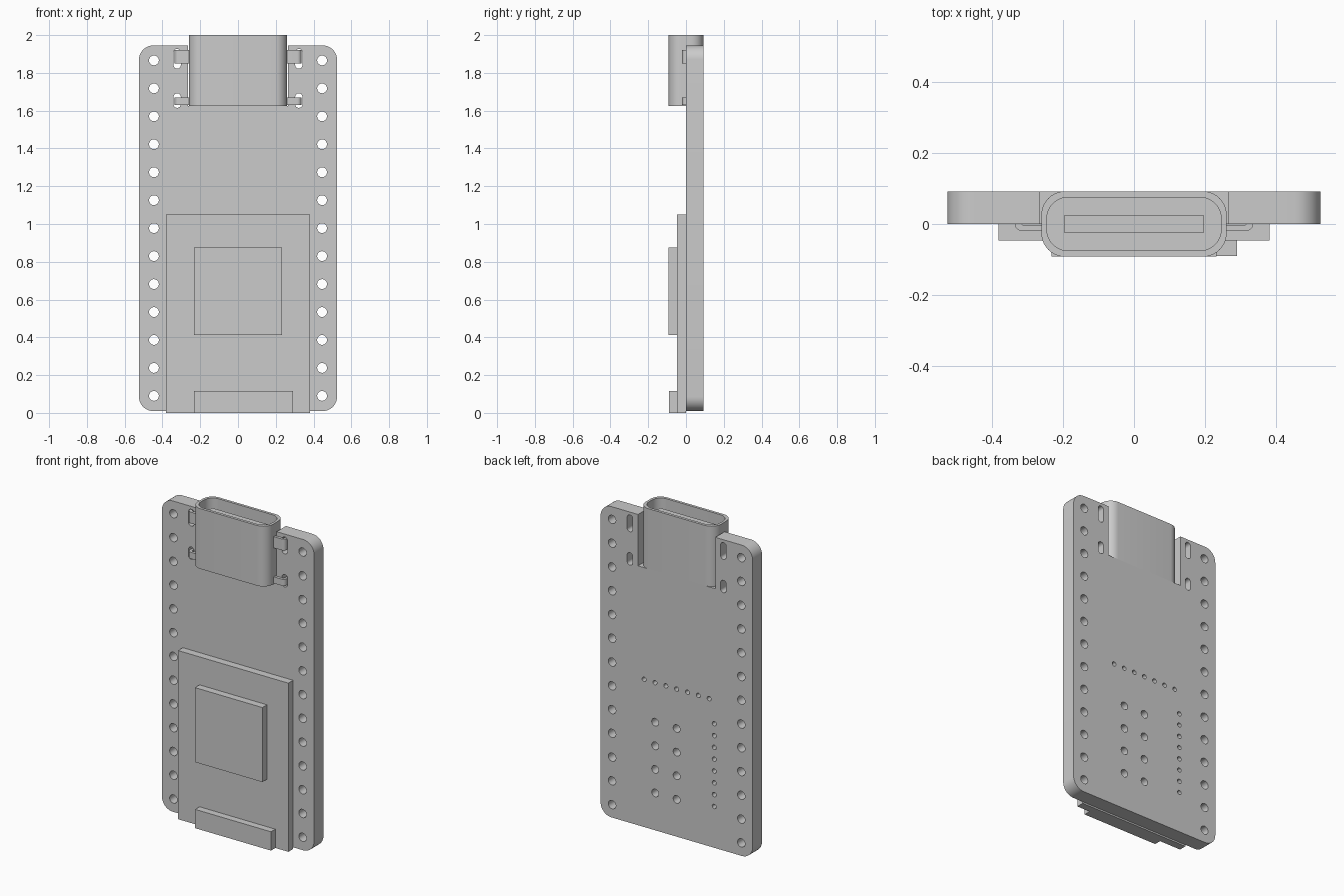
import bpy, bmesh
from math import cos, sin, pi, radians
from mathutils import Matrix

if "Cube" in bpy.data.objects:
    bpy.data.objects.remove(bpy.data.objects["Cube"])


def rounded_rect(x0, x1, y0, y1, r, n=10):
    pts = []
    for cx, cy, a in ((x1 - r, y1 - r, 0), (x0 + r, y1 - r, 90),
                      (x0 + r, y0 + r, 180), (x1 - r, y0 + r, 270)):
        for i in range(n + 1):
            t = radians(a + 90 * i / n)
            pts.append((cx + r * cos(t), cy + r * sin(t)))
    return pts


def circle(cx, cy, r, n=24):
    return [(cx + r * cos(2 * pi * i / n), cy + r * sin(2 * pi * i / n)) for i in range(n)]


def plate(name, loops, lo, hi, upright=False):
    """Filled outline with holes, extruded along z, or along y when upright."""
    cu = bpy.data.curves.new(name, 'CURVE')
    cu.dimensions = '2D'
    cu.fill_mode = 'BOTH'
    cu.extrude = (hi - lo) / 2
    for loop in loops:
        sp = cu.splines.new('POLY')
        sp.points.add(len(loop) - 1)
        for p, (x, y) in zip(sp.points, loop):
            p.co = (x, y, 0, 1)
        sp.use_cyclic_u = True
    tmp = bpy.data.objects.new(name + "_outline", cu)
    bpy.context.collection.objects.link(tmp)
    dg = bpy.context.evaluated_depsgraph_get()
    me = bpy.data.meshes.new_from_object(tmp.evaluated_get(dg))
    bpy.data.objects.remove(tmp)
    mid = (lo + hi) / 2
    if upright:
        me.transform(Matrix.Translation((0, mid, 0)) @ Matrix.Rotation(pi / 2, 4, 'X'))
    else:
        me.transform(Matrix.Translation((0, 0, mid)))
    bm = bmesh.new()
    bm.from_mesh(me)
    bmesh.ops.remove_doubles(bm, verts=bm.verts, dist=1e-5)
    bmesh.ops.recalc_face_normals(bm, faces=bm.faces)
    bm.to_mesh(me)
    bm.free()
    me.name = name
    ob = bpy.data.objects.new(name, me)
    bpy.context.collection.objects.link(ob)
    bpy.ops.object.select_all(action='DESELECT')
    ob.select_set(True)
    bpy.context.view_layer.objects.active = ob
    bpy.ops.object.shade_smooth_by_angle(angle=radians(30))
    return ob


def box(name, x0, x1, y0, y1, z0, z1):
    bm = bmesh.new()
    bmesh.ops.create_cube(bm, size=1)
    for v in bm.verts:
        v.co = ((x0 + x1) / 2 + v.co.x * (x1 - x0),
                (y0 + y1) / 2 + v.co.y * (y1 - y0),
                (z0 + z1) / 2 + v.co.z * (z1 - z0))
    me = bpy.data.meshes.new(name)
    bm.to_mesh(me)
    bm.free()
    ob = bpy.data.objects.new(name, me)
    bpy.context.collection.objects.link(ob)
    return ob


# Board outline: rounded rectangle with the port notch in its top edge
BOT, TOP, PORT = 0.01, 1.945, 1.625
outline = rounded_rect(-0.524, 0.524, BOT, TOP, 0.075)
outline[11:11] = [(0.266, TOP), (0.266, PORT), (-0.266, PORT), (-0.266, TOP)]
loops = [outline]

# Edge pin holes and shield-tab slots, both sides
for s in (-1, 1):
    loops += [circle(s * 0.445, 0.09 + i * 0.148, 0.026) for i in range(13)]
    for z0, z1 in ((1.822, 1.927), (1.615, 1.692)):
        xs = sorted((s * 0.303, s * 0.341))
        loops.append(rounded_rect(xs[0], xs[1], z0, z1, 0.0185, 6))

# Vias behind the module
loops += [circle(x, 0.242 + i * 0.147, 0.024) for x in (0.0, 0.148) for i in range(4)]
loops += [circle(-0.224 + i * 0.0747, 0.929, 0.014, 16) for i in range(7)]
loops += [circle(-0.259, 0.267 + i * 0.0736, 0.014, 16) for i in range(8)]
plate("circuit_board", loops, 0.0, 0.092, upright=True)

# Radio module, chip and edge connector on the front
box("module_plate", -0.38, 0.38, -0.047, 0, 0, 1.05)
box("chip", -0.232, 0.232, -0.092, -0.047, 0.412, 0.876)
box("edge_connector", -0.232, 0.29, -0.09, -0.047, 0, 0.117)

# Port: hollow shell, floor and tongue
outer = rounded_rect(-0.26, 0.26, -0.092, 0.092, 0.066)
inner = rounded_rect(-0.245, 0.245, -0.075, 0.075, 0.06)
plate("port_shell", [outer, inner], PORT, 2.0)
plate("port_floor", [inner], PORT, PORT + 0.04)
box("port_tongue", -0.195, 0.195, -0.025, 0.025, PORT + 0.04, 1.96)

# Bent mounting tabs reaching from the shell into the slots
bend = [(0.314 + 0.021 * sin(pi / 2 * i / 6), 0.001 - 0.021 * cos(pi / 2 * i / 6)) for i in range(7)]
tab = [(0.25, -0.02)] + bend + [(0.335, 0.05), (0.318, 0.05), (0.318, 0.003), (0.312, -0.003), (0.25, -0.003)]
for s, side in ((-1, "left"), (1, "right")):
    for z0, z1, row in ((1.85, 1.92, "upper"), (1.63, 1.67, "lower")):
        plate(f"{row}_{side}_tab", [[(s * x, y) for x, y in tab]], z0, z1)
